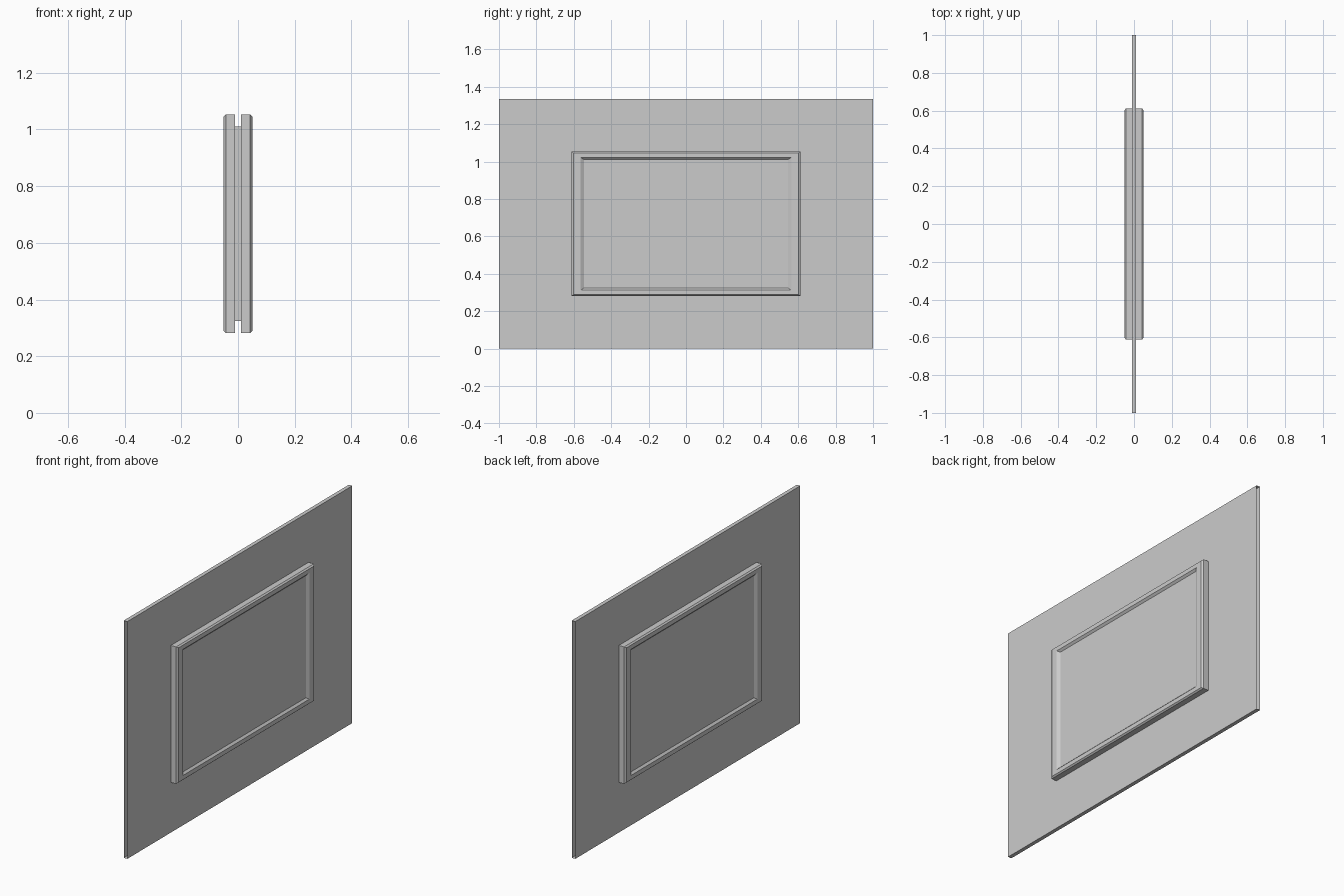
import bpy, bmesh

if "Cube" in bpy.data.objects:
    bpy.data.objects.remove(bpy.data.objects["Cube"])

ZC = 0.6675          # height of the panel centre
T = 0.011            # half thickness of the wall
HOLE = (0.546, 0.3435)
OUTER = (0.612, 0.3855)


def rect(bm, x, hy, hz):
    """Rectangular loop of vertices in the plane at x."""
    return [bm.verts.new((x, sy * hy, ZC + sz * hz))
            for sy, sz in ((-1, -1), (1, -1), (1, 1), (-1, 1))]


def bridge(bm, a, b, sides=(0, 1, 2, 3)):
    for i in sides:
        j = (i + 1) % 4
        bm.faces.new((a[i], a[j], b[j], b[i]))


def finish(bm, name):
    """Make the object and mirror it to the other side of the wall."""
    me = bpy.data.meshes.new(name)
    bm.to_mesh(me)
    bm.free()
    ob = bpy.data.objects.new(name, me)
    bpy.context.collection.objects.link(ob)
    mod = ob.modifiers.new("both_sides", 'MIRROR')
    mod.use_axis = (True, False, False)
    return ob


# Wall: thin sheet with a window opening, open at its two vertical ends
bm = bmesh.new()
mid = rect(bm, 0, 1, ZC)
edge = rect(bm, T, 1, ZC)
bridge(bm, mid, edge, (0, 2))
bridge(bm, edge, rect(bm, T, *HOLE))
finish(bm, "wall_panel")

# Window frame: stepped ring with chamfered outer and inner rims
bm = bmesh.new()
profile = [(T, 1.0), (0.043, 1.0), (0.051, 0.982), (0.051, 0.92), (0.04, 0.891)]
rings = [rect(bm, x, OUTER[0] * s, OUTER[1] * s) for x, s in profile]
for a, b in zip(rings, rings[1:]):
    bridge(bm, a, b)
finish(bm, "window_frame")

# Window pane: block filling the opening
bm = bmesh.new()
back = rect(bm, 0, *HOLE)
front = rect(bm, 0.04, *HOLE)
bridge(bm, back, front)
bm.faces.new(front)
finish(bm, "window_pane")
